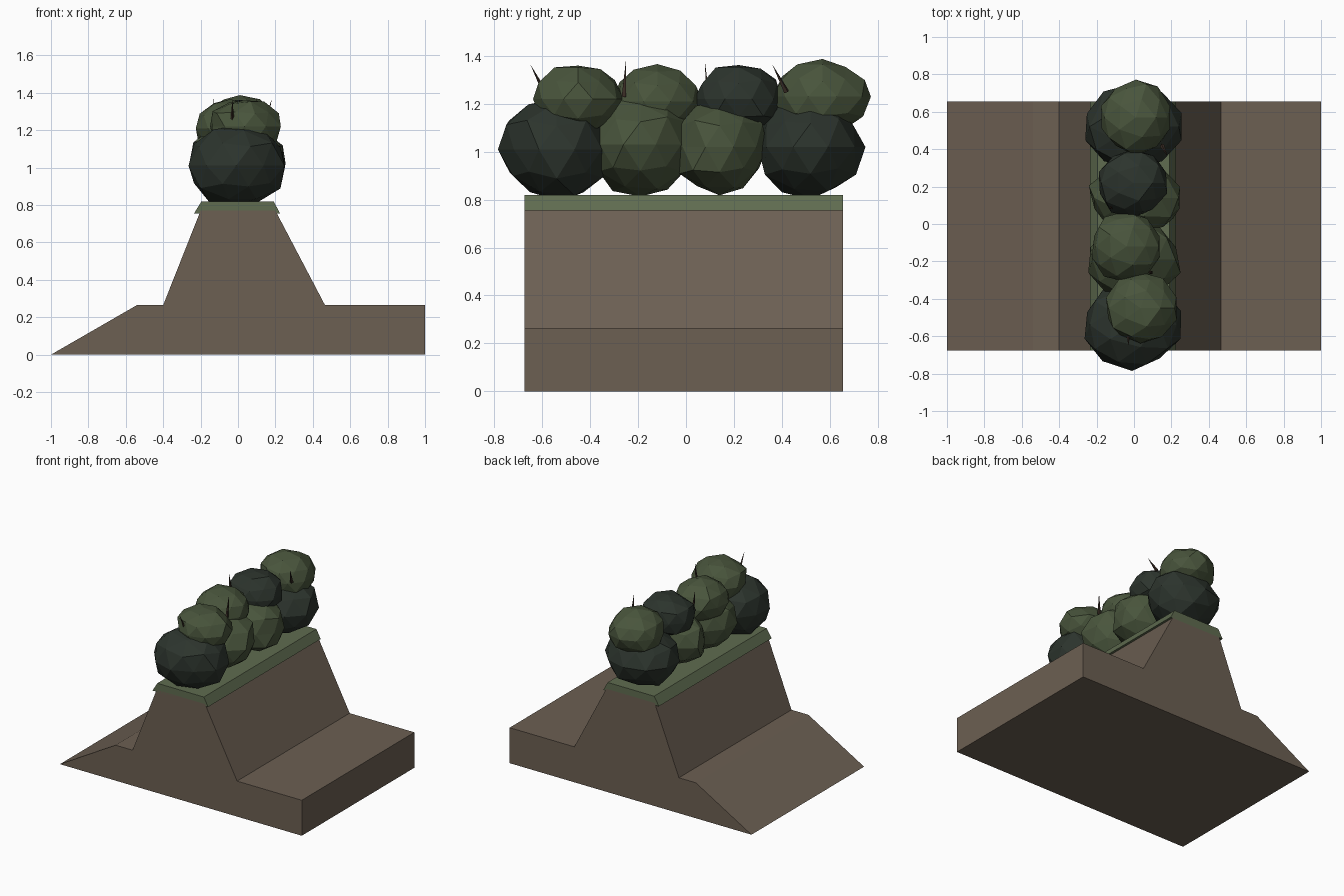
import bpy, bmesh, random
from mathutils import Vector

if "Cube" in bpy.data.objects:
    bpy.data.objects.remove(bpy.data.objects["Cube"])

random.seed(4)
Y0, Y1 = -0.675, 0.655


def material(name, r, g, b):
    m = bpy.data.materials.new(name)
    m.diffuse_color = (r, g, b, 1)
    m.use_nodes = True
    m.node_tree.nodes["Principled BSDF"].inputs["Base Color"].default_value = m.diffuse_color
    return m


EARTH = material("earth", 0.15, 0.115, 0.085)
GRASS = material("grass", 0.115, 0.15, 0.08)
LEAF = material("leaf", 0.066, 0.09, 0.045)
DARK = material("dark_leaf", 0.025, 0.034, 0.026)
THORN = material("thorn", 0.045, 0.028, 0.02)


def finish(bm, name, mat):
    bmesh.ops.recalc_face_normals(bm, faces=bm.faces)
    me = bpy.data.meshes.new(name)
    bm.to_mesh(me)
    bm.free()
    me.materials.append(mat)
    ob = bpy.data.objects.new(name, me)
    bpy.context.collection.objects.link(ob)
    return ob


def extrude_profile(name, pts, mat):
    bm = bmesh.new()
    face = bm.faces.new([bm.verts.new((x, Y0, z)) for x, z in pts])
    ext = bmesh.ops.extrude_face_region(bm, geom=[face])
    verts = [g for g in ext["geom"] if isinstance(g, bmesh.types.BMVert)]
    bmesh.ops.translate(bm, verts=verts, vec=(0, Y1 - Y0, 0))
    return finish(bm, name, mat)


def bush(name, center, radii, mat):
    bm = bmesh.new()
    bmesh.ops.create_icosphere(bm, subdivisions=2, radius=1)
    for v in bm.verts:
        k = random.uniform(0.93, 1.06)
        v.co = Vector([c + r * k * a for c, r, a in zip(center, radii, v.co)])
    return finish(bm, name, mat)


def thorn(name, base, tip):
    base, tip = Vector(base), Vector(tip)
    axis = tip - base
    bm = bmesh.new()
    bmesh.ops.create_cone(bm, cap_ends=True, segments=4, radius1=0.012,
                          radius2=0, depth=axis.length)
    rot = axis.to_track_quat('Z', 'Y')
    for v in bm.verts:
        v.co = rot @ v.co + (base + tip) / 2
    return finish(bm, name, THORN)


# Earth bank with ditch-side slope and turf strip on its crest
extrude_profile("earth_bank", [(-1, 0), (1, 0), (1, 0.265), (0.465, 0.265),
                               (0.2, 0.77), (-0.2, 0.77), (-0.4, 0.265),
                               (-0.54, 0.265)], EARTH)
extrude_profile("turf_cap", [(-0.235, 0.755), (0.225, 0.755),
                             (0.19, 0.82), (-0.195, 0.82)], GRASS)

# Lower row of hedge clumps
lower = [((-0.01, -0.54, 1.01), (0.265, 0.235, 0.22), DARK),
         ((0.0, -0.19, 1.03), (0.25, 0.22, 0.215), LEAF),
         ((0.015, 0.14, 1.02), (0.255, 0.2, 0.205), LEAF),
         ((-0.005, 0.52, 1.02), (0.26, 0.225, 0.21), DARK)]
# Upper row of smaller clumps
upper = [((0.035, -0.45, 1.22), (0.195, 0.19, 0.15), LEAF),
         ((-0.04, -0.12, 1.21), (0.195, 0.19, 0.15), LEAF),
         ((-0.005, 0.22, 1.22), (0.19, 0.185, 0.15), DARK),
         ((0.01, 0.57, 1.23), (0.195, 0.2, 0.15), LEAF)]
for row, clumps in (("lower", lower), ("upper", upper)):
    for i, (c, r, m) in enumerate(clumps):
        bush(f"{row}_hedge_{i + 1}", c, r, m)

# Thorns poking out of the hedge
for i, (b, t) in enumerate([((-0.03, -0.58, 1.23), (-0.03, -0.65, 1.365)),
                            ((0.09, -0.26, 1.23), (0.1, -0.25, 1.39)),
                            ((-0.12, 0.09, 1.22), (-0.13, 0.08, 1.37)),
                            ((0.15, 0.42, 1.25), (0.18, 0.36, 1.365))]):
    thorn(f"thorn_{i + 1}", b, t)
